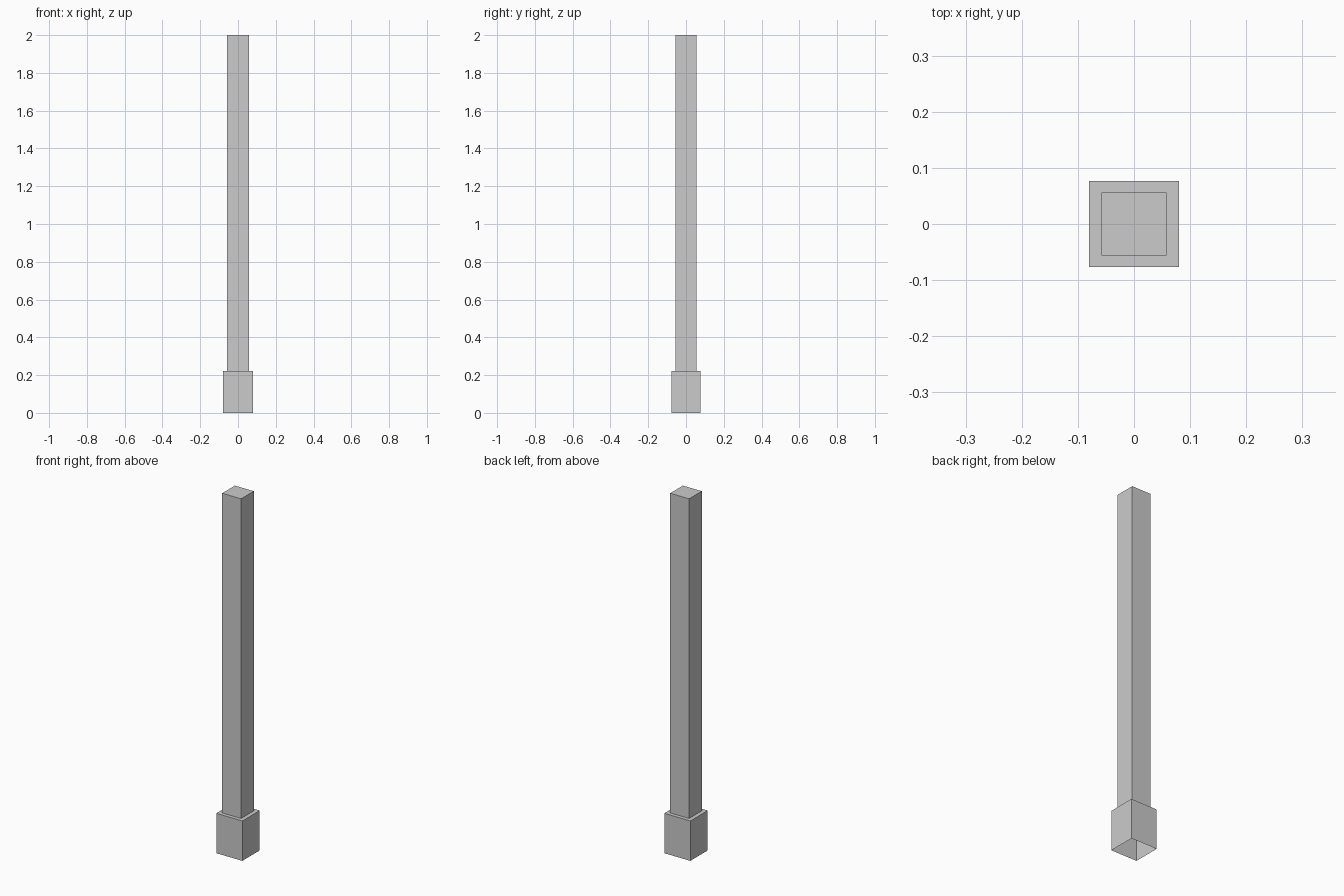
import bpy, bmesh

if "Cube" in bpy.data.objects:
    bpy.data.objects.remove(bpy.data.objects["Cube"])

# Open-bottomed post: a list of (half width x, half depth y, height) rings
rings = [(0.08, 0.0762, 0.0), (0.08, 0.0762, 0.222),    # base block
         (0.058, 0.0557, 0.222), (0.058, 0.0557, 2.0)]  # ledge and shaft

bm = bmesh.new()
loops = [[bm.verts.new((sx * hx, sy * hy, z))
          for sx, sy in ((-1, -1), (1, -1), (1, 1), (-1, 1))]
         for hx, hy, z in rings]

# Walls and ledge between successive rings
for low, high in zip(loops, loops[1:]):
    for i in range(4):
        j = (i + 1) % 4
        bm.faces.new((low[i], low[j], high[j], high[i]))

# Flat top cap; the underside stays open
bm.faces.new(loops[-1])

mesh = bpy.data.meshes.new("post")
bm.to_mesh(mesh)
bm.free()
bpy.context.collection.objects.link(bpy.data.objects.new("post", mesh))
